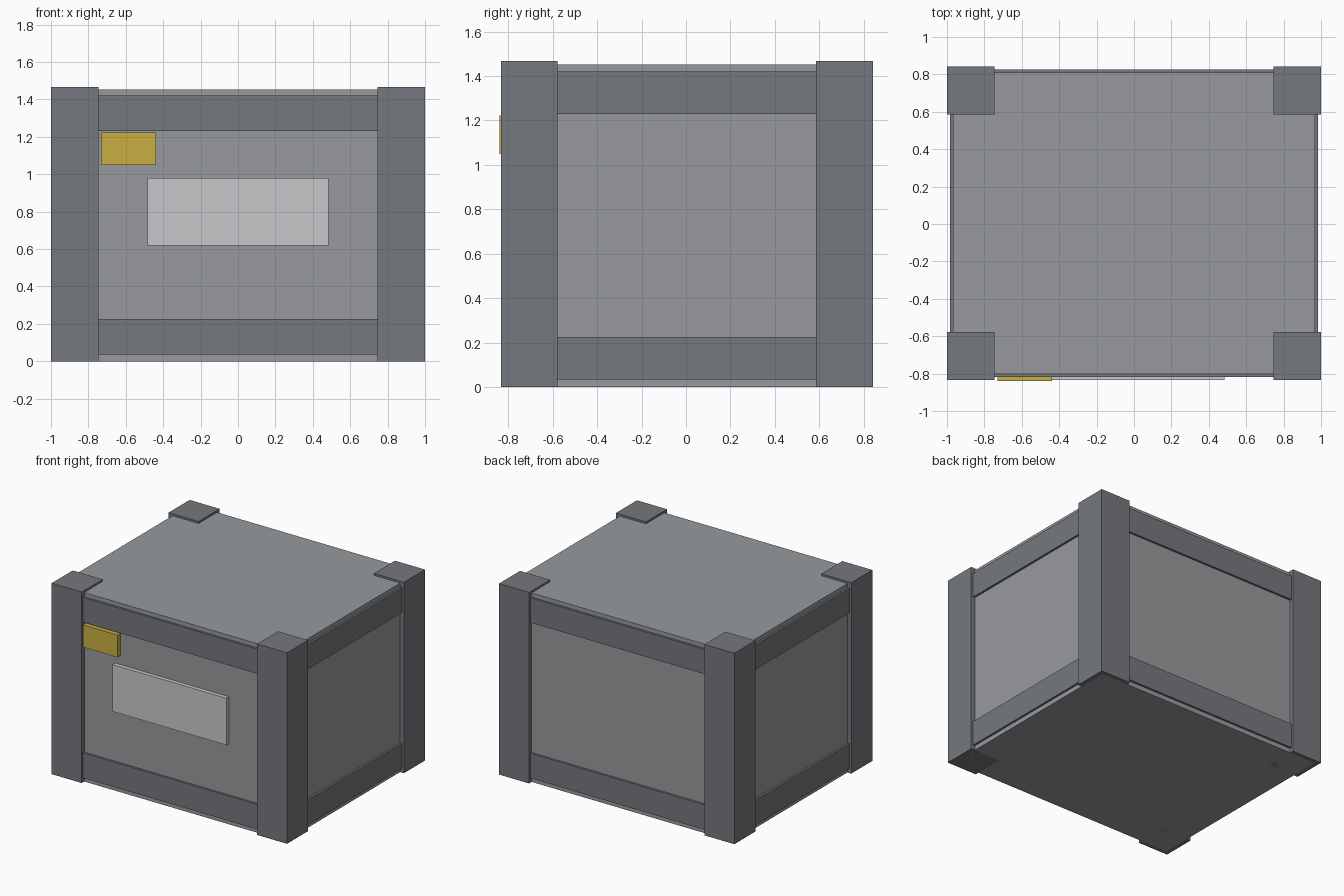
import bpy

if "Cube" in bpy.data.objects:
    bpy.data.objects.remove(bpy.data.objects["Cube"])

CY = 0.004  # depth centre of the crate (the front tag sticks out slightly further)


def material(name, rgb):
    m = bpy.data.materials.new(name)
    m.diffuse_color = (*rgb, 1.0)
    m.use_nodes = True
    m.node_tree.nodes["Principled BSDF"].inputs["Base Color"].default_value = m.diffuse_color
    return m


panel_grey = material("panel grey", (0.31, 0.323, 0.342))
frame_grey = material("frame grey", (0.178, 0.188, 0.205))
label_grey = material("label light grey", (0.578, 0.584, 0.597))
tag_yellow = material("tag yellow", (0.578, 0.429, 0.053))


def box(name, x, y, z, mat):
    """Box from (min, max) ranges on each axis."""
    corners = [(a, b, c) for a in x for b in y for c in z]
    faces = [(0, 1, 3, 2), (4, 6, 7, 5), (0, 4, 5, 1),
             (2, 3, 7, 6), (0, 2, 6, 4), (1, 5, 7, 3)]
    mesh = bpy.data.meshes.new(name)
    mesh.from_pydata(corners, [], faces)
    mesh.materials.append(mat)
    obj = bpy.data.objects.new(name, mesh)
    bpy.context.collection.objects.link(obj)
    return obj


def span(side, inner, outer, centre=0.0):
    return tuple(sorted((centre + side * inner, centre + side * outer)))


# Main crate body
box("crate_body", (-0.967, 0.967), (CY - 0.806, CY + 0.806), (0, 1.452), panel_grey)

# Corner posts
for sx, side in ((-1, "left"), (1, "right")):
    for sy, end in ((-1, "front"), (1, "back")):
        box(f"{end}_{side}_post", span(sx, 0.745, 1.0),
            span(sy, 0.582, 0.837, CY), (0, 1.467), frame_grey)

# Rails between the posts, top and bottom of every side
for level, z in (("lower", (0.035, 0.226)), ("upper", (1.23, 1.42))):
    for s, end, side in ((-1, "front", "left"), (1, "back", "right")):
        box(f"{level}_{end}_rail", (-0.745, 0.745), span(s, 0.80, 0.822, CY), z, frame_grey)
        box(f"{level}_{side}_rail", span(s, 0.96, 0.983),
            (CY - 0.582, CY + 0.582), z, frame_grey)

# Front label plate and warning tag
box("label_plate", (-0.484, 0.484), (-0.833, -0.80), (0.62, 0.98), label_grey)
box("warning_tag", (-0.73, -0.438), (-0.839, -0.80), (1.05, 1.222), tag_yellow)
